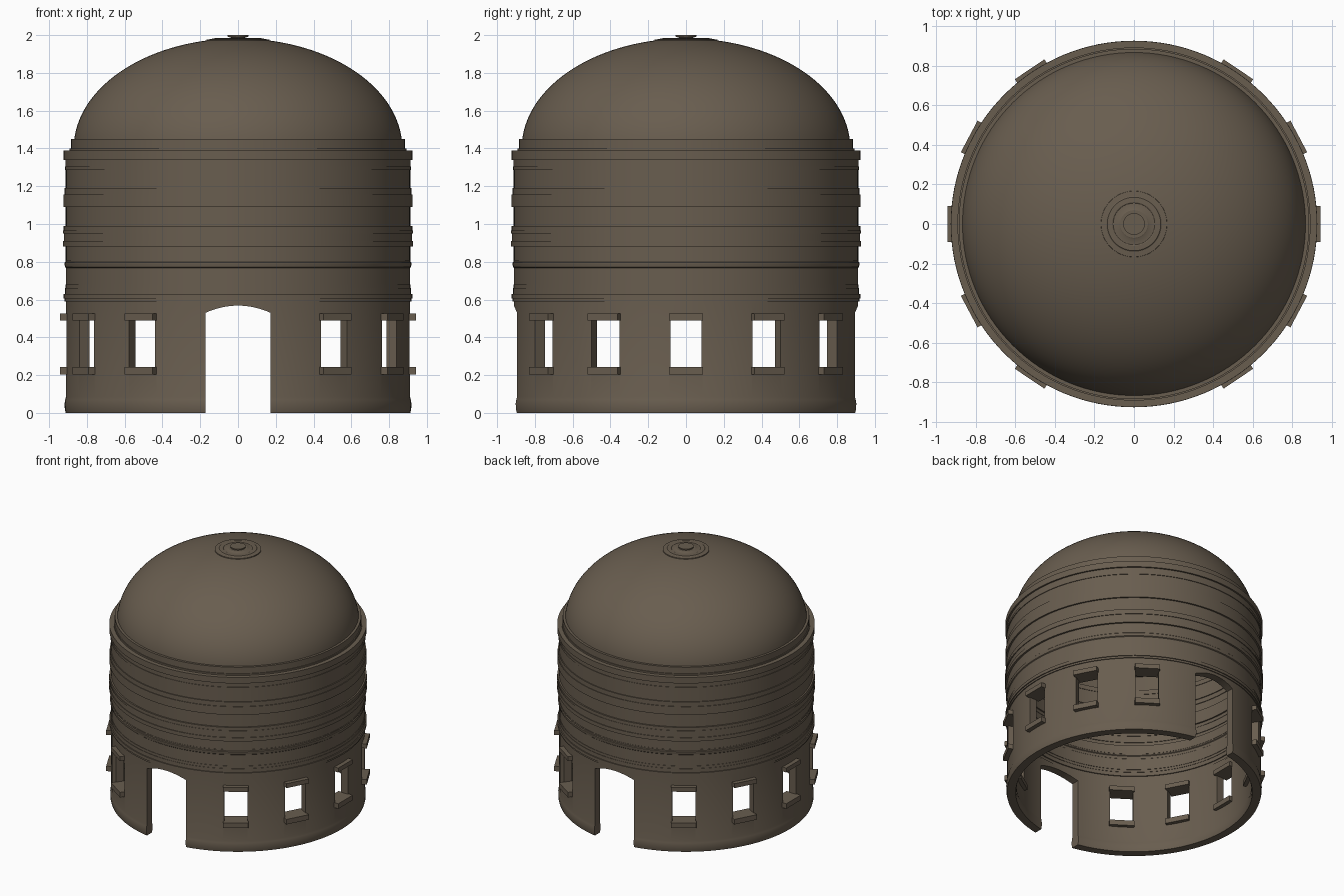
import bpy, bmesh, math
from mathutils import Matrix

if "Cube" in bpy.data.objects:
    bpy.data.objects.remove(bpy.data.objects["Cube"])

SEG = 128
stone = bpy.data.materials.new("brown stone")
stone.diffuse_color = (0.14, 0.11, 0.078, 1)
stone.use_nodes = True
stone.node_tree.nodes["Principled BSDF"].inputs["Base Color"].default_value = stone.diffuse_color


def finish(name, bm):
    bmesh.ops.recalc_face_normals(bm, faces=bm.faces)
    me = bpy.data.meshes.new(name)
    bm.to_mesh(me)
    bm.free()
    me.materials.append(stone)
    ob = bpy.data.objects.new(name, me)
    bpy.context.collection.objects.link(ob)
    return ob


def smooth(ob):
    bpy.ops.object.select_all(action='DESELECT')
    ob.select_set(True)
    bpy.context.view_layer.objects.active = ob
    bpy.ops.object.shade_smooth_by_angle(angle=math.radians(30))


def lathe(name, profile, closed=True):
    """Revolve (radius, z) points about z; axis points collapse to poles."""
    bm = bmesh.new()
    rings = []
    for r, z in profile:
        if r < 1e-5:
            rings.append([bm.verts.new((0, 0, z))])
        else:
            rings.append([bm.verts.new((r * math.cos(2 * math.pi * i / SEG),
                                        r * math.sin(2 * math.pi * i / SEG), z))
                          for i in range(SEG)])
    pairs = list(zip(rings, rings[1:]))
    if closed:
        pairs.append((rings[-1], rings[0]))
    for a, b in pairs:
        for i in range(SEG):
            j = (i + 1) % SEG
            if len(a) == 1 and len(b) == 1:
                break
            if len(a) == 1:
                bm.faces.new((a[0], b[j], b[i]))
            elif len(b) == 1:
                bm.faces.new((a[i], a[j], b[0]))
            else:
                bm.faces.new((a[i], a[j], b[j], b[i]))
    return finish(name, bm)


def add_box(bm, angle, r0, r1, half_width, z0, z1):
    """Box facing outward at the given angle around z."""
    m = (Matrix.Rotation(math.radians(angle), 4, 'Z')
         @ Matrix.Translation(((r0 + r1) / 2, 0, (z0 + z1) / 2))
         @ Matrix.Diagonal((r1 - r0, half_width * 2, z1 - z0, 1)))
    bmesh.ops.create_cube(bm, size=1, matrix=m)


# five windows on each side, doors front and back
WINDOWS = [base + k * 28 for base in (0, 180) for k in (-2, -1, 0, 1, 2)]

# lower wall with a soft base moulding
wall = lathe("lower_wall", [
    (0.912, 0), (0.917, 0.02), (0.918, 0.05), (0.915, 0.07), (0.911, 0.085),
    (0.911, 0.59), (0.85, 0.59), (0.85, 0.085), (0.846, 0.07), (0.843, 0.05),
    (0.844, 0.02), (0.85, 0)])

# cutter: windows plus an arched doorway running front to back
bm = bmesh.new()
for a in WINDOWS:
    add_box(bm, a, 0.7, 1.1, 0.083, 0.22, 0.51)
hw, spring, rise = 0.172, 0.53, 0.038
arch = [(-hw, -0.1), (hw, -0.1)]
for i in range(17):
    t = 1 - i / 8
    arch.append((hw * t, spring + rise * (1 - t * t)))
front = [bm.verts.new((x, -1.2, z)) for x, z in arch]
back = [bm.verts.new((x, 1.2, z)) for x, z in arch]
bm.faces.new(front)
bm.faces.new(back[::-1])
for i in range(len(arch)):
    j = (i + 1) % len(arch)
    bm.faces.new((front[j], front[i], back[i], back[j]))
cutter = finish("opening_cutter", bm)
cutter.hide_render = True
mod = wall.modifiers.new("openings", 'BOOLEAN')
mod.operation = 'DIFFERENCE'
mod.solver = 'EXACT'
mod.object = cutter
bpy.context.view_layer.objects.active = wall
bpy.ops.object.modifier_apply(modifier=mod.name)
bpy.data.objects.remove(cutter)
smooth(wall)

# sills and lintels project on both faces of the wall
for name, z0, z1 in (("window_sills", 0.202, 0.242), ("window_lintels", 0.49, 0.525)):
    bm = bmesh.new()
    for a in WINDOWS:
        add_box(bm, a, 0.82, 0.943, 0.09, z0, z1)
    finish(name, bm)

# upper drum: stacked bands (radius, bottom z, top z), repeated on the inside
BANDS = [(0.918, 0.59, 0.605), (0.925, 0.605, 0.63), (0.917, 0.63, 0.66),
         (0.914, 0.66, 0.68), (0.911, 0.68, 0.768), (0.917, 0.773, 0.78),
         (0.919, 0.785, 0.795), (0.914, 0.80, 0.81), (0.912, 0.81, 0.88),
         (0.926, 0.88, 0.91), (0.921, 0.91, 0.95), (0.926, 0.95, 0.965),
         (0.923, 0.965, 0.99), (0.912, 0.99, 1.09), (0.924, 1.09, 1.155),
         (0.919, 1.155, 1.19), (0.912, 1.19, 1.285), (0.917, 1.285, 1.305),
         (0.913, 1.305, 1.34), (0.925, 1.34, 1.388), (0.892, 1.388, 1.40),
         (0.885, 1.40, 1.45)]
outer = [(r, z) for r, z0, z1 in BANDS for z in (z0, z1)]
inner = [(min(r, 0.912 + (r - 0.912)) - 0.062, z) for r, z in outer if z < 1.385]
smooth(lathe("banded_drum", outer + [(0.83, 1.45)] + inner[::-1]))


# dome shell, a flattened half sphere
def dome_arc(r, h, zc, z_start, n=32):
    t0 = math.asin((z_start - zc) / h)
    pts = []
    for i in range(n + 1):
        t = t0 + (math.pi / 2 - t0) * i / n
        pts.append((0 if i == n else r * math.cos(t), zc + h * math.sin(t)))
    return pts


smooth(lathe("dome", dome_arc(0.87, 0.582, 1.4, 1.44)
             + dome_arc(0.815, 0.53, 1.4, 1.44)[::-1]))

# crown rings and finial
smooth(lathe("crown_ring", [
    (0.168, 1.965), (0.166, 1.977), (0.14, 1.979), (0.135, 1.983), (0.11, 1.984),
    (0.105, 1.981), (0.075, 1.983), (0.07, 1.986), (0.0, 1.986)], closed=False))
smooth(lathe("finial", [
    (0.04, 1.978), (0.036, 1.987), (0.054, 1.99), (0.055, 2.0), (0, 2.0)], closed=False))
